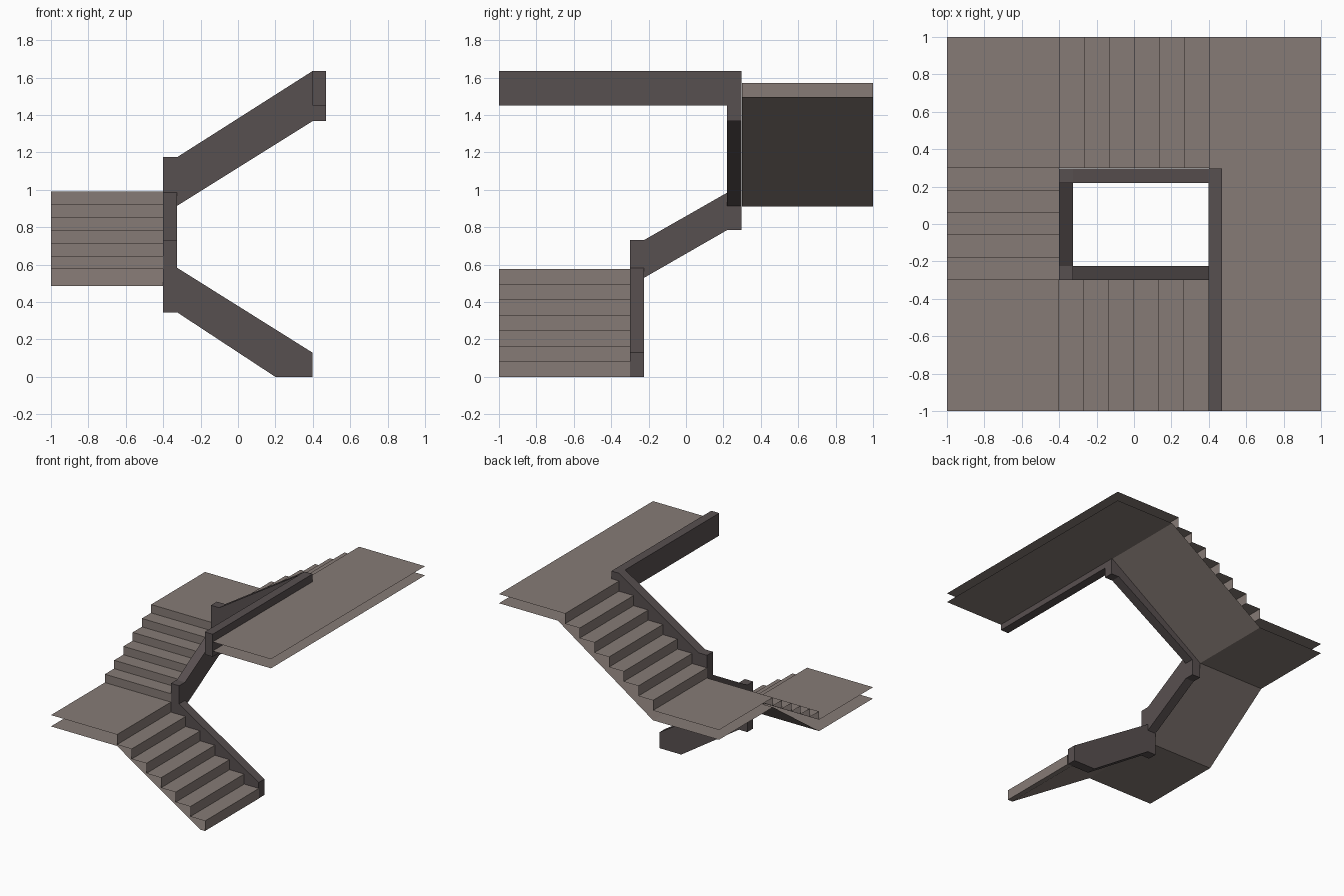
import bpy, bmesh

if "Cube" in bpy.data.objects:
    bpy.data.objects.remove(bpy.data.objects["Cube"])


def material(name, rgb):
    m = bpy.data.materials.new(name)
    m.diffuse_color = (*rgb, 1)
    m.use_nodes = True
    m.node_tree.nodes["Principled BSDF"].inputs["Base Color"].default_value = m.diffuse_color
    return m


STONE = material("warm_grey_stone", (0.24, 0.198, 0.18))
DARK = material("dark_brown_grey", (0.097, 0.079, 0.08))


def finish(name, bm, mat):
    me = bpy.data.meshes.new(name)
    bm.to_mesh(me)
    bm.free()
    me.materials.append(mat)
    ob = bpy.data.objects.new(name, me)
    bpy.context.collection.objects.link(ob)
    return ob


def place(axis, a, z, d):
    """Point of an (a, z) profile that is extruded along the other axis."""
    return (a, d, z) if axis == 'x' else (d, a, z)


def sheet(name, pts, axis, lo, hi, up):
    """Open polyline swept sideways; up = +1 faces upward, -1 downward."""
    bm = bmesh.new()
    rows = [[bm.verts.new(place(axis, a, z, d)) for d in (lo, hi)] for a, z in pts]
    for p, q in zip(rows, rows[1:]):
        bm.faces.new((p[0], p[1], q[1], q[0]))
    bm.normal_update()
    if sum(f.normal.z for f in bm.faces) * up < 0:
        bmesh.ops.reverse_faces(bm, faces=bm.faces[:])
    return finish(name, bm, STONE)


def prism(name, pts, axis, lo, hi):
    """Closed profile swept sideways into a solid."""
    bm = bmesh.new()
    a, b = [[bm.verts.new(place(axis, p, z, d)) for p, z in pts] for d in (lo, hi)]
    bm.faces.new(a)
    bm.faces.new(b[::-1])
    n = len(pts)
    for i in range(n):
        j = (i + 1) % n
        bm.faces.new((a[i], b[i], b[j], a[j]))
    bmesh.ops.recalc_face_normals(bm, faces=bm.faces[:])
    return finish(name, bm, DARK)


def box(name, x0, x1, y0, y1, z0, z1):
    return prism(name, [(x0, z0), (x1, z0), (x1, z1), (x0, z1)], 'x', y0, y1)


def steps(start, end, z0, z1, risers):
    """Zigzag of risers and treads, starting and ending with a riser."""
    pts = []
    for i in range(risers):
        a = start + (end - start) * i / (risers - 1)
        pts += [(a, z0 + (z1 - z0) * i / risers),
                (a, z0 + (z1 - z0) * (i + 1) / risers)]
    return pts


# Floor levels (top and underside of each landing)
T1, T2, T3 = 0.578, 0.99, 1.572
B1, B2, B3 = 0.485, 0.91, 1.497

# Flights of steps
sheet("lower_steps", steps(0.4, -0.4, 0, T1, 7), 'x', -1, -0.3, 1)
sheet("middle_steps", steps(-0.3, 0.3, T1, T2, 6), 'y', -1, -0.4, 1)
sheet("upper_steps", steps(-0.4, 0.4, T2, T3, 7), 'x', 0.3, 1, 1)

# Sloping undersides
sheet("lower_soffit", [(0.4, 0), (0.358, 0), (-0.4, B1)], 'x', -1, -0.3, -1)
sheet("middle_soffit", [(-0.3, B1), (0.3, B2)], 'y', -1, -0.4, -1)
sheet("upper_soffit", [(-0.4, B2), (0.464, B3)], 'x', 0.3, 1, -1)

# Landings: open-sided top and bottom sheets
for name, x0, x1, y0, y1, top, bottom in (
        ("lower_landing", -1, -0.4, -1, -0.3, T1, B1),
        ("middle_landing", -1, -0.4, 0.3, 1, T2, B2)):
    sheet(name + "_floor", [(x0, top), (x1, top)], 'x', y0, y1, 1)
    sheet(name + "_underside", [(x0, bottom), (x1, bottom)], 'x', y0, y1, -1)
sheet("top_landing_floor", [(0.4, T3), (1, T3)], 'x', -1, 1, 1)
sheet("top_landing_underside", [(0.464, B3), (1, B3)], 'x', -1, 1, -1)

# Stringers around the well
prism("lower_stringer", [(0.398, 0), (0.398, 0.13), (-0.325, 0.583),
                         (-0.325, 0.345), (0.2, 0)], 'x', -0.3, -0.224)
prism("middle_stringer", [(-0.224, 0.53), (-0.224, 0.732), (0.22, 0.985),
                          (0.22, 0.785)], 'y', -0.4, -0.325)
prism("upper_stringer", [(-0.325, 0.915), (-0.325, 1.175), (0.398, 1.635),
                         (0.398, 1.367)], 'x', 0.22, 0.297)
box("top_curb", 0.398, 0.47, -1, 0.22, 1.45, 1.635)

# Corner blocks joining the stringers
box("lower_corner", -0.4, -0.325, -0.3, -0.224, 0.345, 0.732)
box("middle_corner", -0.4, -0.325, 0.22, 0.297, 0.785, 1.175)
box("top_corner", 0.398, 0.47, 0.22, 0.297, 1.367, 1.635)
